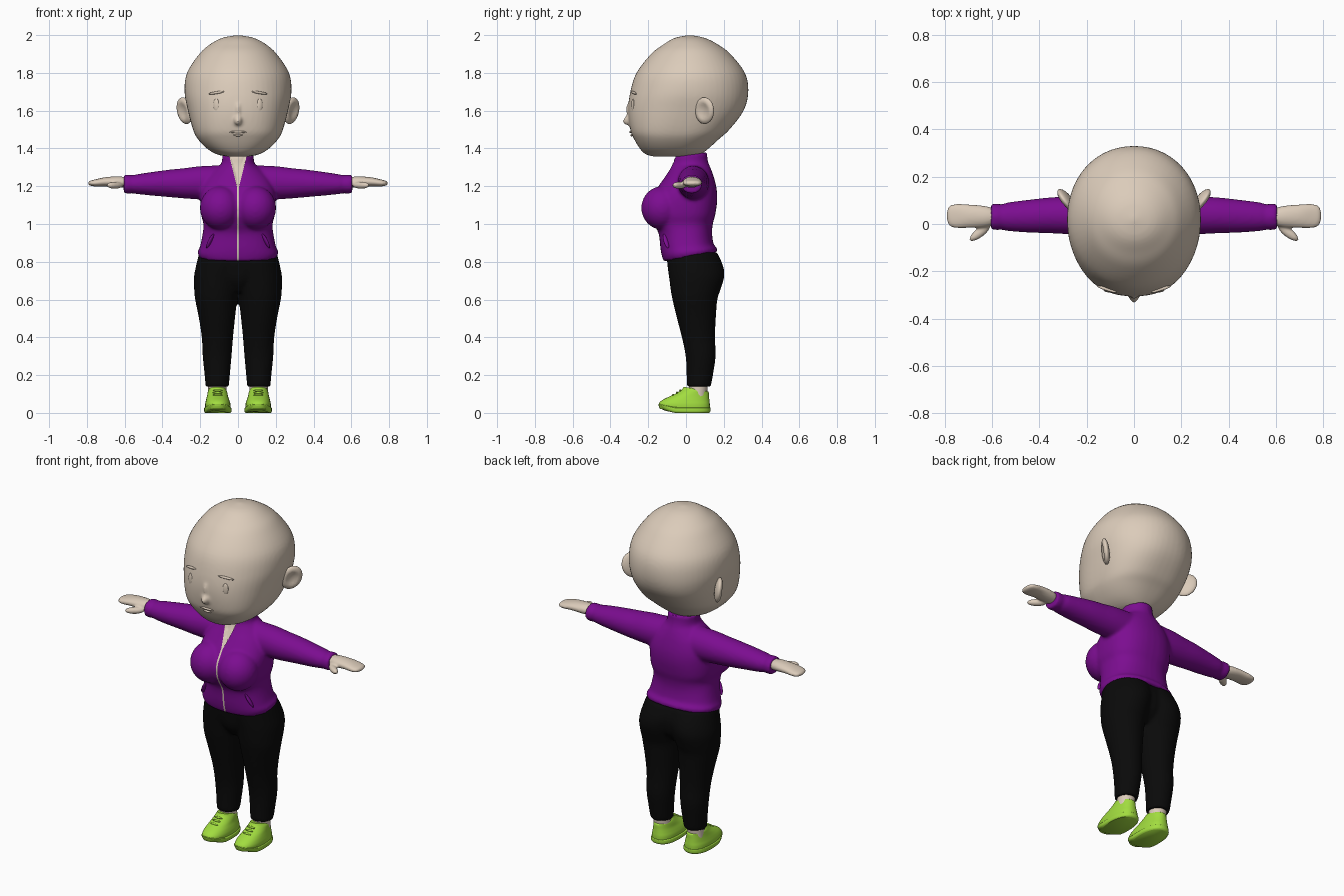
import bpy, bmesh, math
from mathutils import Matrix, Vector, Euler


def material(name, rgb):
    m = bpy.data.materials.new(name)
    m.diffuse_color = (*rgb, 1)
    return m


SKIN = material("warm beige", (0.71, 0.60, 0.49))
PURPLE = material("purple cloth", (0.20, 0.004, 0.28))
BLACK = material("black cloth", (0.003, 0.003, 0.003))
GREEN = material("lime green", (0.36, 0.72, 0.05))


def spline(rows, steps=5):
    """Smooth in-between rows through the given ones."""
    rows = [tuple(r) + (2.0, 0.0)[len(r) - 5:] for r in rows]
    out = []
    for i in range(len(rows) - 1):
        p0, p1, p2, p3 = rows[max(i - 1, 0)], rows[i], rows[i + 1], rows[min(i + 2, len(rows) - 1)]
        for k in range(steps):
            t = k / steps
            out.append([0.5 * (2 * b + (c - a) * t + (2 * a - 5 * b + 4 * c - d) * t * t
                               + (3 * b - a - 3 * c + d) * t ** 3)
                        for a, b, c, d in zip(p0, p1, p2, p3)])
    out.append(list(rows[-1]))
    return out


def loft(bm, axis, rows, side=1, seg=40):
    """Rows: position, low/high on 1st axis, low/high on 2nd axis, squareness, tilt."""
    rings = []
    for s, lo1, hi1, lo2, hi2, e, tilt in spline(rows):
        ring = []
        for k in range(seg):
            a = 2 * math.pi * k / seg
            u, v = (math.copysign(abs(f) ** (2 / e), f) for f in (math.cos(a), math.sin(a)))
            p = (lo1 + hi1) / 2 + u * (hi1 - lo1) / 2
            q = (lo2 + hi2) / 2 + v * (hi2 - lo2) / 2
            co = (side * p, q, s + tilt * q) if axis == "z" else (side * s, p, q)
            ring.append(bm.verts.new(co))
        rings.append(ring)
    for r0, r1 in zip(rings, rings[1:]):
        for k in range(seg):
            n = (k + 1) % seg
            bm.faces.new((r0[k], r0[n], r1[n], r1[k]))
    bm.faces.new(rings[0])
    bm.faces.new(rings[-1])


def blob(bm, loc, radii, rot=(0, 0, 0), side=1, hollow=False):
    """Ellipsoid, mirrored to the other side when side is -1."""
    vs = bmesh.ops.create_uvsphere(bm, u_segments=24, v_segments=16, radius=1)["verts"]
    mat = Matrix.LocRotScale(Vector(loc), Euler([math.radians(r) for r in rot]), Vector(radii))
    for v in vs:
        if hollow and v.co.x > 0.75:
            v.co.x = 0.75 - 2 * (v.co.x - 0.75)
        v.co = mat @ v.co
        v.co.x *= side


def finish(name, bm, mat, voxel=0):
    """Make the object; with a voxel size, fuse its pieces into one soft skin."""
    bmesh.ops.recalc_face_normals(bm, faces=bm.faces)
    me = bpy.data.meshes.new(name)
    bm.to_mesh(me)
    bm.free()
    ob = bpy.data.objects.new(name, me)
    bpy.context.collection.objects.link(ob)
    if voxel:
        r = ob.modifiers.new("fuse", "REMESH")
        r.mode, r.voxel_size = "VOXEL", voxel
        s = ob.modifiers.new("soften", "SMOOTH")
        s.factor, s.iterations = 0.5, 5
        dg = bpy.context.evaluated_depsgraph_get()
        new = bpy.data.meshes.new_from_object(ob.evaluated_get(dg))
        ob.modifiers.clear()
        ob.data = new
    ob.data.materials.clear()
    ob.data.materials.append(mat)
    bpy.ops.object.select_all(action="DESELECT")
    ob.select_set(True)
    bpy.context.view_layer.objects.active = ob
    bpy.ops.object.shade_smooth_by_angle(angle=math.radians(50))
    return ob


def sym(z, hx, y0, y1, *rest):
    return (z, -hx, hx, y0, y1, *rest)


# Head with nose
bm = bmesh.new()
loft(bm, "z", [sym(1.357, 0.06, -0.17, 0.05), sym(1.37, 0.115, -0.215, 0.08, 2.2),
               sym(1.40, 0.165, -0.245, 0.12, 2.4), sym(1.45, 0.213, -0.275, 0.175, 2.5),
               sym(1.50, 0.238, -0.295, 0.23, 2.5), sym(1.60, 0.265, -0.306, 0.305, 2.3),
               sym(1.70, 0.283, -0.295, 0.33, 2.1), sym(1.80, 0.270, -0.262, 0.312),
               sym(1.90, 0.205, -0.185, 0.235), sym(1.95, 0.15, -0.12, 0.17),
               sym(1.985, 0.085, -0.06, 0.10), sym(2.0, 0.005, 0.015, 0.025)], seg=56)
blob(bm, (0, -0.298, 1.55), (0.022, 0.037, 0.028), (20, 0, 0))
blob(bm, (0, -0.30, 1.59), (0.014, 0.015, 0.05), (8, 0, 0))
finish("head", bm, SKIN, 0.009)

# Ears, eyes, brows and mouth
for side, tag in ((1, "left"), (-1, "right")):
    bm = bmesh.new()
    blob(bm, (0.283, 0.098, 1.60), (0.022, 0.060, 0.072), (-15, 8, -37), side, True)
    finish(tag + "_ear", bm, SKIN)
    bm = bmesh.new()
    blob(bm, (0.115, -0.281, 1.63), (0.016, 0.007, 0.033), (0, 0, 18), side)
    finish(tag + "_eye", bm, SKIN)
    bm = bmesh.new()
    blob(bm, (0.115, -0.276, 1.695), (0.045, 0.007, 0.007), (0, 8, 18), side)
    finish(tag + "_brow", bm, SKIN)
bm = bmesh.new()
blob(bm, (0, -0.293, 1.487), (0.045, 0.007, 0.006))
blob(bm, (0, -0.288, 1.470), (0.025, 0.007, 0.006))
finish("mouth", bm, SKIN)

# Neck
bm = bmesh.new()
loft(bm, "z", [sym(1.30, 0.058, -0.03, 0.085), sym(1.40, 0.058, -0.04, 0.08)])
finish("neck", bm, SKIN)

# Jacket: torso, bust and sleeves fused
bm = bmesh.new()
loft(bm, "z", [sym(0.822, 0.205, -0.118, 0.165, 2.4, 0.17), sym(0.85, 0.214, -0.128, 0.163, 2.4, 0.14),
               sym(0.88, 0.201, -0.135, 0.147, 2.4, 0.08), sym(0.95, 0.187, -0.145, 0.138, 2.4),
               sym(1.0, 0.183, -0.172, 0.142, 2.4), sym(1.05, 0.195, -0.195, 0.155, 2.5),
               sym(1.12, 0.20, -0.195, 0.165, 2.4), sym(1.18, 0.195, -0.160, 0.163, 2.3),
               sym(1.24, 0.17, -0.118, 0.150, 2.2), sym(1.285, 0.13, -0.090, 0.135),
               sym(1.315, 0.092, -0.078, 0.122), sym(1.34, 0.084, -0.074, 0.114, 2, 0.05),
               sym(1.368, 0.083, -0.070, 0.112, 2, 0.1)])
for side in (1, -1):
    blob(bm, (0.092, -0.125, 1.085), (0.11, 0.112, 0.115), side=side)
    loft(bm, "x", [(0.06, -0.05, 0.125, 1.12, 1.312), (0.20, -0.045, 0.122, 1.13, 1.306),
                   (0.28, -0.043, 0.117, 1.135, 1.296), (0.36, -0.039, 0.112, 1.142, 1.288),
                   (0.45, -0.036, 0.102, 1.150, 1.276), (0.53, -0.03, 0.092, 1.158, 1.264),
                   (0.56, -0.024, 0.083, 1.163, 1.258), (0.575, -0.026, 0.086, 1.161, 1.261),
                   (0.605, -0.024, 0.085, 1.162, 1.260)], side)
jacket = finish("jacket", bm, PURPLE, 0.009)
jacket.data.materials.append(SKIN)

# Open neckline and zip: cut clean edges, then colour and recess the opening
bm = bmesh.new()
bm.from_mesh(jacket.data)
V_LOW, SLOPE, ZIP = 1.175, 0.25, 0.005
for s in (1, -1):
    for co, no in (((0, 0, V_LOW), (s, 0, -SLOPE)), ((s * ZIP, 0, 0), (1, 0, 0))):
        bmesh.ops.bisect_plane(bm, geom=bm.verts[:] + bm.edges[:] + bm.faces[:],
                               plane_co=co, plane_no=no)
for f in bm.faces:
    c = f.calc_center_median()
    f.material_index = int(c.y < -0.02 and abs(c.x) < max(ZIP, SLOPE * (c.z - V_LOW)))
for v in bm.verts:
    if v.co.y < -0.02 and abs(v.co.x) < SLOPE * (v.co.z - V_LOW) - 0.004:
        v.co.y += 0.014
bm.to_mesh(jacket.data)
bm.free()

# Pocket edges and hands
for side, tag in ((1, "left"), (-1, "right")):
    bm = bmesh.new()
    blob(bm, (0.148, -0.106, 0.91), (0.009, 0.014, 0.044), (0, -30, 30), side)
    finish(tag + "_pocket", bm, PURPLE)
    bm = bmesh.new()
    loft(bm, "x", [(0.58, 0.0, 0.062, 1.193, 1.245), (0.63, -0.014, 0.076, 1.192, 1.252),
                   (0.70, -0.017, 0.083, 1.198, 1.248), (0.755, -0.017, 0.084, 1.199, 1.236, 2.3),
                   (0.782, -0.006, 0.076, 1.203, 1.229, 2.2), (0.792, 0.018, 0.052, 1.21, 1.222)], side)
    blob(bm, (0.652, -0.036, 1.205), (0.055, 0.020, 0.019), (0, 0, -38), side)
    finish(tag + "_hand", bm, SKIN, 0.006)

# Trousers: both legs and hips fused
bm = bmesh.new()
for side in (1, -1):
    loft(bm, "z", [(0.14, 0.048, 0.172, 0.003, 0.132), (0.20, 0.043, 0.177, 0.003, 0.143),
                   (0.30, 0.034, 0.187, -0.002, 0.157), (0.40, 0.026, 0.192, -0.022, 0.154),
                   (0.50, 0.016, 0.207, -0.048, 0.158), (0.60, 0.004, 0.227, -0.072, 0.166),
                   (0.65, -0.005, 0.232, -0.081, 0.182), (0.72, -0.02, 0.233, -0.090, 0.202),
                   (0.78, -0.04, 0.222, -0.098, 0.196), (0.85, -0.05, 0.205, -0.103, 0.165)], side)
loft(bm, "z", [sym(0.64, 0.05, -0.04, 0.12), sym(0.70, 0.13, -0.083, 0.17),
               sym(0.78, 0.20, -0.098, 0.18), sym(0.85, 0.19, -0.102, 0.155)])
finish("trousers", bm, BLACK, 0.01)

# Ankles, shoes, soles and laces
for side, tag in ((1, "left"), (-1, "right")):
    bm = bmesh.new()
    loft(bm, "z", [(0.07, 0.062, 0.158, 0.015, 0.112), (0.11, 0.062, 0.158, 0.015, 0.112),
                   (0.17, 0.062, 0.158, 0.015, 0.118)], side)
    finish(tag + "_ankle", bm, SKIN)
    bm = bmesh.new()
    loft(bm, "z", [(0.02, 0.040, 0.174, -0.138, 0.126, 2.4), (0.045, 0.040, 0.174, -0.145, 0.126, 2.4),
                   (0.065, 0.045, 0.170, -0.130, 0.124, 2.3), (0.085, 0.052, 0.165, -0.092, 0.122, 2.2),
                   (0.105, 0.056, 0.161, -0.050, 0.121), (0.122, 0.060, 0.158, -0.022, 0.118, 2, -0.08),
                   (0.136, 0.066, 0.152, -0.012, 0.108, 2, -0.18)], side)
    finish(tag + "_shoe", bm, GREEN)
    bm = bmesh.new()
    loft(bm, "z", [(0.004, 0.040, 0.174, -0.115, 0.122, 2.4), (0.012, 0.034, 0.179, -0.135, 0.129, 2.4),
                   (0.028, 0.034, 0.179, -0.146, 0.130, 2.4), (0.032, 0.038, 0.176, -0.144, 0.128, 2.4)], side)
    for v in bm.verts:  # toe lifts, heel rests on the ground
        v.co.z += 0.02 * max(0, (-v.co.y - 0.06) / 0.085) - 0.004
    finish(tag + "_sole", bm, GREEN)
    bm = bmesh.new()
    for y, z in ((-0.068, 0.095), (-0.048, 0.107), (-0.030, 0.119)):
        blob(bm, (0.108, y, z), (0.026, 0.006, 0.006), side=side)
    finish(tag + "_laces", bm, GREEN)
